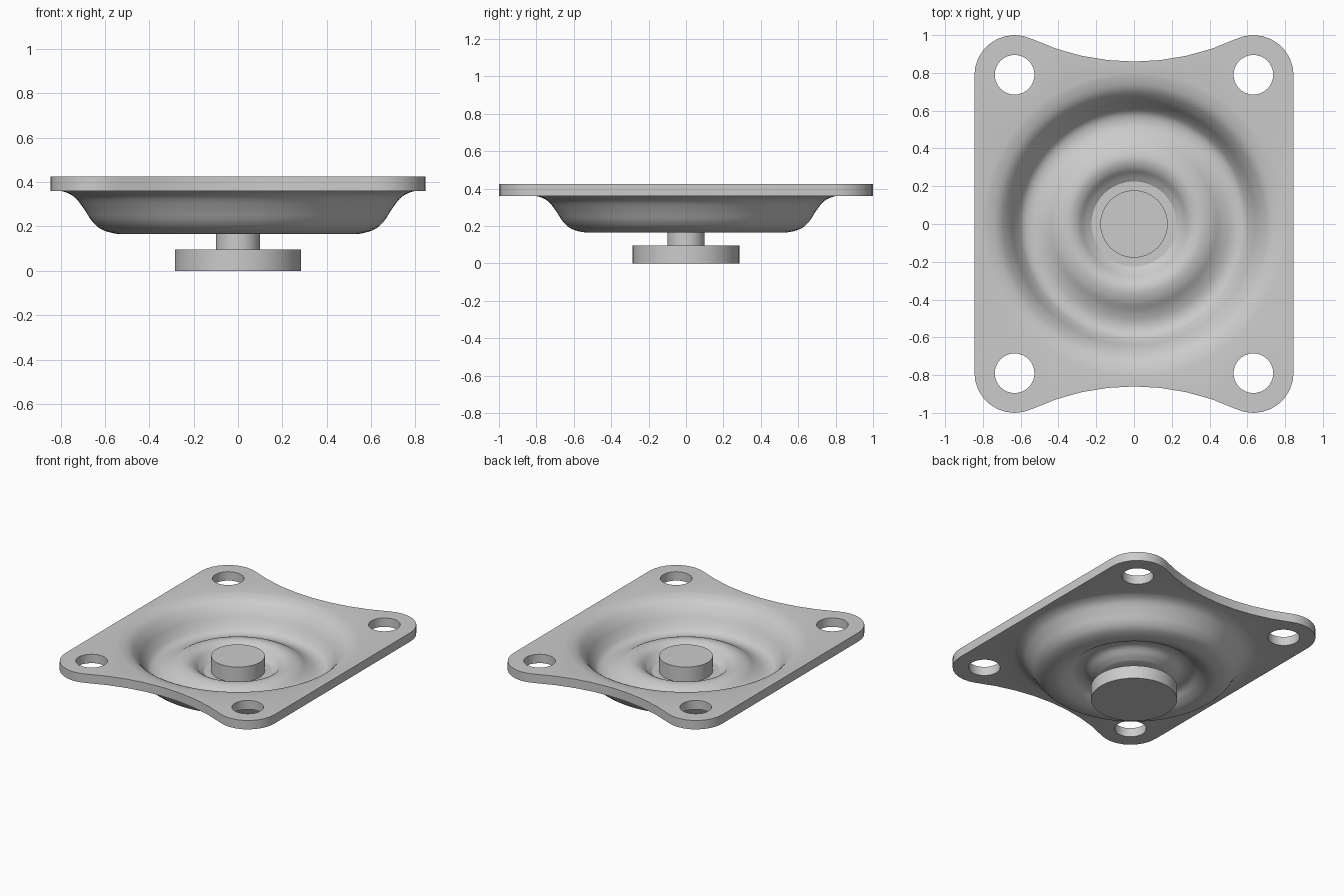
import bpy, bmesh, math
from mathutils import Vector

cube = bpy.data.objects.get("Cube")
if cube:
    bpy.data.objects.remove(cube, do_unlink=True)

steel = bpy.data.materials.new("grey_steel")
steel.use_nodes = True
grey = (0.6, 0.6, 0.6, 1)
steel.diffuse_color = grey
steel.node_tree.nodes["Principled BSDF"].inputs["Base Color"].default_value = grey

SEG = 96
TOP, BOTTOM = 0.425, 0.36


def arc(cx, cy, r, a0, a1, n):
    """Points along an arc, angles in degrees."""
    angles = [math.radians(a0 + (a1 - a0) * i / n) for i in range(n + 1)]
    return [(cx + r * math.cos(a), cy + r * math.sin(a)) for a in angles]


def circle(cx, cy, r, n):
    return arc(cx, cy, r, 0, 360, n)[:-1]


def add_loop(bm, points, z):
    return [bm.verts.new((x, y, z)) for x, y in points]


def bridge(bm, a, b):
    n = len(a)
    for i in range(n):
        j = (i + 1) % n
        bm.faces.new((a[i], a[j], b[j], b[i]))


def smooth_profile(points, steps=4):
    """Spline through (radius, height) points, with level ends."""
    p = [Vector(q) for q in points]
    p = [p[0] * 2 - p[1]] + p + [p[-1] + Vector((0.06, 0))]
    out = []
    for a, b, c, d in zip(p, p[1:], p[2:], p[3:]):
        for k in range(steps):
            t = k / steps
            out.append(0.5 * (2 * b + (c - a) * t + (2 * a - 5 * b + 4 * c - d) * t**2
                              + (3 * b - a - 3 * c + d) * t**3))
    return out + [p[-2]]


def lathe(bm, profile):
    rings = [add_loop(bm, circle(0, 0, r, SEG), z) for r, z in profile]
    for a, b in zip(rings, rings[1:]):
        bridge(bm, a, b)
    return rings[0], rings[-1]


def finish(bm, name):
    bmesh.ops.recalc_face_normals(bm, faces=bm.faces[:])
    mesh = bpy.data.meshes.new(name)
    bm.to_mesh(mesh)
    bm.free()
    mesh.materials.append(steel)
    obj = bpy.data.objects.new(name, mesh)
    bpy.context.collection.objects.link(obj)
    bpy.ops.object.select_all(action='DESELECT')
    obj.select_set(True)
    bpy.context.view_layer.objects.active = obj
    bpy.ops.object.shade_smooth_by_angle(angle=math.radians(30))
    return obj


# Plate outline: round corners, straight sides, concave front and back edges
CX, CY, CR = 0.632, 0.787, 0.213
DIP = 0.86
BIG = 1.283
turn = math.degrees(math.asin(CX / (BIG + CR)))
right = arc(CX, CY, CR, 0, 90 + turn, 9)
dip = arc(0, DIP + BIG, BIG, 270 + turn, 270 - turn, 8)[1:-1]
left = [(-x, y) for x, y in reversed(right)]
half = right + dip + left
outline = half + [(-x, -y) for x, y in half]
holes = [circle(sx * CX, sy * 0.79, 0.105, 32) for sx in (-1, 1) for sy in (-1, 1)]

# Pressed dish: flat floor, raised ring, trough and flared wall
upper = [(0.1, 0.22)] + smooth_profile([
    (0.225, 0.22), (0.26, 0.245), (0.30, 0.28), (0.35, 0.295), (0.41, 0.28), (0.47, 0.245),
    (0.53, 0.225), (0.585, 0.235), (0.625, 0.28), (0.665, 0.345), (0.72, 0.4), (0.8, TOP)])
lower = [(0.1, 0.165)] + smooth_profile([
    (0.225, 0.165), (0.27, 0.19), (0.31, 0.22), (0.35, 0.23), (0.40, 0.22), (0.45, 0.187),
    (0.52, 0.165), (0.605, 0.182), (0.655, 0.22), (0.695, 0.28), (0.74, 0.335), (0.8, BOTTOM)])

bm = bmesh.new()
inner_rims, borders = [], []
for profile, z in ((upper, TOP), (lower, BOTTOM)):
    inner, outer = lathe(bm, profile)
    inner_rims.append(inner)
    loops = [add_loop(bm, pts, z) for pts in [outline] + holes]
    borders.append(loops)
    edges = []
    for loop in loops + [outer]:
        for a, b in zip(loop, loop[1:] + loop[:1]):
            edges.append(bm.edges.get((a, b)) or bm.edges.new((a, b)))
    bmesh.ops.triangle_fill(bm, edges=edges, use_beauty=True, normal=(0, 0, 1))
bridge(bm, *inner_rims)
for a, b in zip(*borders):
    bridge(bm, a, b)
finish(bm, "mounting_plate")

# Rivet: wide foot, narrow shaft and head resting on the dish floor
bm = bmesh.new()
foot, head = lathe(bm, [(0.285, 0), (0.285, 0.095), (0.1, 0.095), (0.1, 0.215),
                        (0.178, 0.215), (0.178, 0.33)])
bm.faces.new(foot)
bm.faces.new(head)
finish(bm, "rivet")
